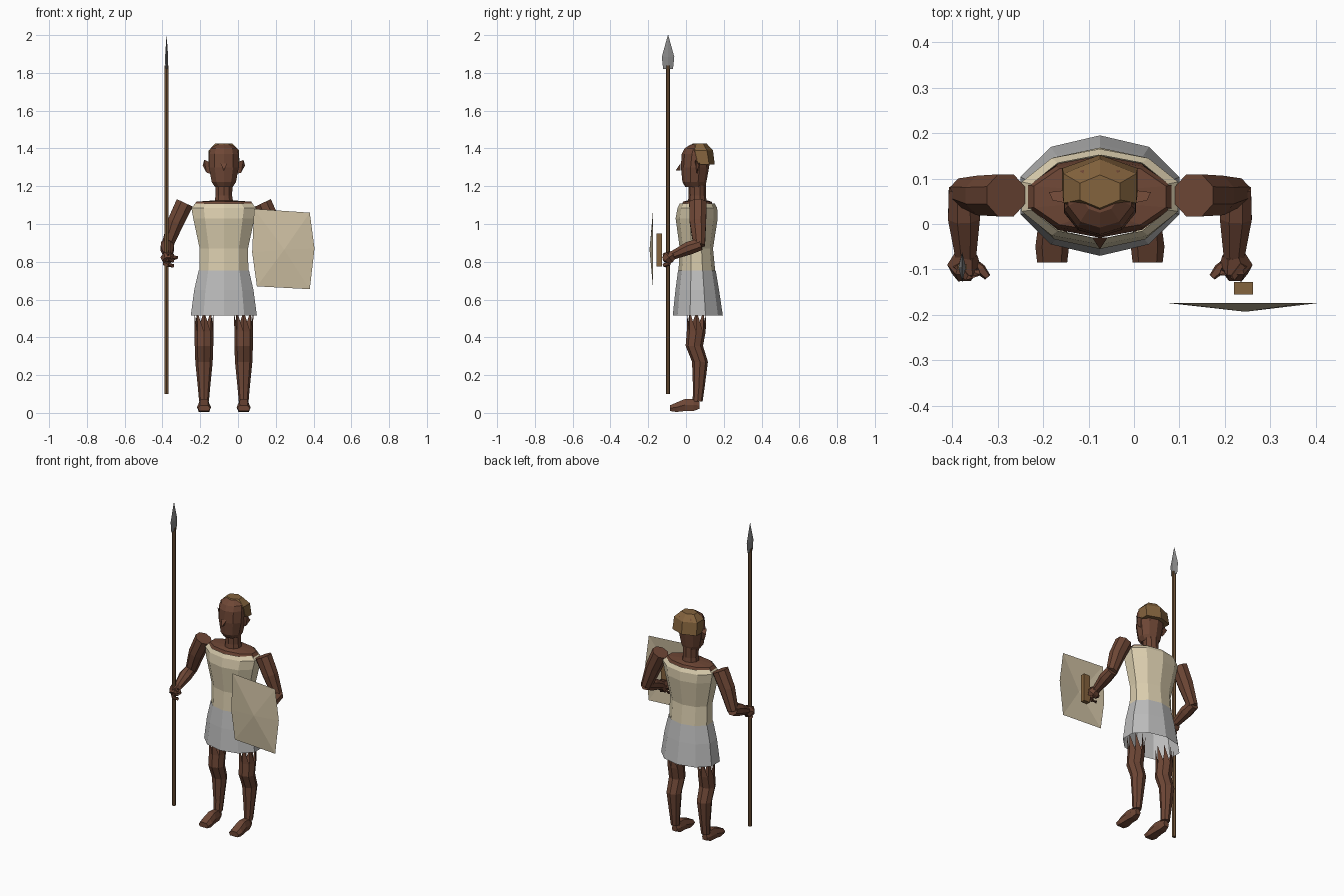
import bpy, bmesh, math
from mathutils import Vector

if "Cube" in bpy.data.objects:
    bpy.data.objects.remove(bpy.data.objects["Cube"])

CX = -0.075  # body centre line


def material(name, rgb):
    m = bpy.data.materials.new(name)
    m.diffuse_color = (*rgb, 1)
    m.use_nodes = True
    m.node_tree.nodes["Principled BSDF"].inputs["Base Color"].default_value = m.diffuse_color
    return m


SKIN = material("brown skin", (0.155, 0.062, 0.036))
CLOTH = material("cream cloth", (0.70, 0.61, 0.42))
GREY = material("grey cloth", (0.50, 0.50, 0.50))
HIDE = material("pale hide", (0.61, 0.52, 0.36))
WOOD = material("shaft wood", (0.16, 0.085, 0.037))
TAN = material("tan brown", (0.23, 0.125, 0.047))
IRON = material("dull iron", (0.25, 0.25, 0.25))


def make(name, verts, faces, mat):
    me = bpy.data.meshes.new(name)
    me.from_pydata([tuple(v) for v in verts], [], faces)
    bm = bmesh.new()
    bm.from_mesh(me)
    bmesh.ops.recalc_face_normals(bm, faces=bm.faces)
    bm.to_mesh(me)
    bm.free()
    me.materials.append(mat)
    ob = bpy.data.objects.new(name, me)
    bpy.context.collection.objects.link(ob)
    return ob


def loft(name, rings, mat, caps=(True, True)):
    """Skin a list of equal-sized point rings."""
    n = len(rings[0])
    faces = [(r * n + i, r * n + (i + 1) % n, (r + 1) * n + (i + 1) % n, (r + 1) * n + i)
             for r in range(len(rings) - 1) for i in range(n)]
    if caps[0]:
        faces.append(tuple(range(n)))
    if caps[1]:
        faces.append(tuple((len(rings) - 1) * n + i for i in range(n)))
    return make(name, [v for r in rings for v in r], faces, mat)


def level(z, half, front, back, n=10, x=CX):
    """Horizontal ring with a corner at front and back."""
    widest = max(abs(math.sin(math.tau * i / n)) for i in range(n))
    return [Vector((x + half / widest * math.sin(math.tau * i / n),
                    (front + back) / 2 - (back - front) / 2 * math.cos(math.tau * i / n), z))
            for i in range(n)]


def tube(name, stations, mat, n=8):
    """Limb through (x, y, z, radius) stations."""
    pts = [Vector(s[:3]) for s in stations]
    rings = []
    for i, s in enumerate(stations):
        t = (pts[min(i + 1, len(pts) - 1)] - pts[max(i - 1, 0)]).normalized()
        u = t.cross(Vector((1, 0, 0))).normalized()
        v = t.cross(u)
        rings.append([pts[i] + s[3] * (math.cos(a) * u + math.sin(a) * v)
                      for a in [math.tau * (k + 0.5) / n for k in range(n)]])
    return loft(name, rings, mat)


def box(name, lo, hi, mat):
    rings = [[Vector((x, y, z)) for x, y in ((lo[0], lo[1]), (hi[0], lo[1]), (hi[0], hi[1]), (lo[0], hi[1]))]
             for z in (lo[2], hi[2])]
    return loft(name, rings, mat)


# Clothing: tunic and open skirt
loft("tunic", [level(0.75, .13, -.04, .155), level(0.87, .128, -.033, .143),
               level(1.03, .162, -.055, .168), level(1.085, .172, -.045, .165),
               level(1.108, .15, -.033, .152)], CLOTH, (False, False))
loft("skirt", [level(0.515, .175, -.07, .195), level(0.65, .157, -.056, .175),
               level(0.755, .133, -.042, .157)], GREY, (False, False))

# Shoulders, neck and head
loft("shoulders", [level(1.06, .15, -.03, .15), level(1.10, .158, -.022, .142),
                   level(1.118, .145, -.016, .136), level(1.125, .05, .008, .112)], SKIN)
loft("neck", [level(1.10, .052, .008, .112), level(1.15, .044, .014, .105),
              level(1.23, .046, .012, .105)], SKIN)
loft("head", [level(1.195, .046, -.003, .10), level(1.222, .064, -.019, .108),
              level(1.30, .079, -.027, .122), level(1.37, .078, -.023, .135),
              level(1.40, .070, -.008, .130), level(1.421, .04, .025, .11)], SKIN)
loft("hair_cap", [level(1.315, .083, .035, .152, 6), level(1.39, .080, .014, .143, 6),
                  level(1.427, .044, .035, .108, 6)], TAN)
make("nose", [(CX - .017, -.03, 1.32), (CX + .017, -.03, 1.32), (CX, -.055, 1.283), (CX, -.03, 1.283)],
     [(0, 1, 2), (0, 2, 3), (1, 3, 2), (0, 3, 1)], SKIN)

for side, label in ((-1, "right"), (1, "left")):
    def X(off):
        return CX + side * off

    # Ear wedge
    make(label + "_ear",
         [(X(.07), .045, 1.325), (X(.07), .075, 1.33), (X(.07), .06, 1.265),
          (X(.104), .052, 1.34), (X(.112), .07, 1.31), (X(.092), .055, 1.272)],
         [(0, 2, 1), (3, 4, 5), (0, 1, 4, 3), (1, 2, 5, 4), (2, 0, 3, 5)], SKIN)

    # Arm: upper arm, elbow, forearm
    tube(label + "_upper_arm", [(X(.207), .063, 1.112, .050), (X(.255), .063, 1.01, .047),
                                (X(.300), .07, .885, .033)], SKIN)
    tube(label + "_forearm", [(X(.301), .078, .893, .034), (X(.299), .015, .872, .038),
                              (X(.295), -.075, .832, .024)], SKIN)

    # Closed hand: palm, fingers and thumb
    tube(label + "_palm", [(X(.294), -.066, .838, .025), (X(.299), -.092, .822, .037),
                           (X(.298), -.108, .805, .028)], SKIN, 6)
    for k in range(3):
        z = .845 - k * .027
        tube(label + "_finger_%d" % (k + 1), [(X(.315), -.088, z, .012), (X(.293), -.113, z - .008, .012),
                                              (X(.266), -.105, z - .012, .010)], SKIN, 5)
    tube(label + "_thumb", [(X(.283), -.085, .82, .014), (X(.262), -.1, .822, .013),
                            (X(.247), -.117, .823, .008)], SKIN, 5)

    # Leg with a bent knee
    c = X(.105)
    thigh = level(.43, .049, .004, .104, 8, c)
    loft(label + "_leg", [level(.06, .026, .035, .088, 8, c), level(.13, .032, .037, .098, 8, c),
                          level(.27, .046, .032, .116, 8, c), level(.355, .049, -.002, .090, 8, c),
                          thigh], SKIN, (True, False))
    # Frayed upper edge of the thigh
    tips = level(.54, .052, .004, .108, 8, c)
    make(label + "_thigh_edge", thigh + tips,
         [(i, (i + 1) % 8, 8 + i) for i in range(8)], SKIN)

    # Foot, lofted from heel to toe: y, half width, bottom, top
    rings = []
    for y, w, lo, hi in ((.072, .018, .022, .058), (.04, .028, .010, .072), (-.005, .031, .010, .074),
                         (-.05, .037, .005, .055), (-.085, .033, .010, .040)):
        rings.append([Vector((c + sx * w, y, z)) for sx, z in
                      ((-.75, lo), (.75, lo), (1, (lo + hi) / 2), (.6, hi), (-.6, hi), (-1, (lo + hi) / 2))])
    loft(label + "_foot", rings, SKIN)

# Spear: shaft and flat blade
SX, SY = -.378, -.095
loft("spear_shaft", [level(z, .0105, SY - .0105, SY + .0105, 6, SX) for z in (.10, 1.84)], WOOD)
loft("spear_blade", [level(z, w * .25, SY - w, SY + w, 4, SX) for z, w in
                     ((1.82, .026), (1.885, .033), (2.0, .001))], IRON)

# Shield: six-sided hide sheet with a raised centre, and its grip
rim = [(.085, 1.08), (.38, 1.06), (.405, .87), (.38, .655), (.10, .67), (.075, .85)]
make("shield", [(x, -.174, z) for x, z in rim] + [(.245, -.193, .865)],
     [(i, 6, (i + 1) % 6) for i in range(6)], HIDE)
box("shield_grip", (.22, -.155, .775), (.262, -.128, .95), TAN)
